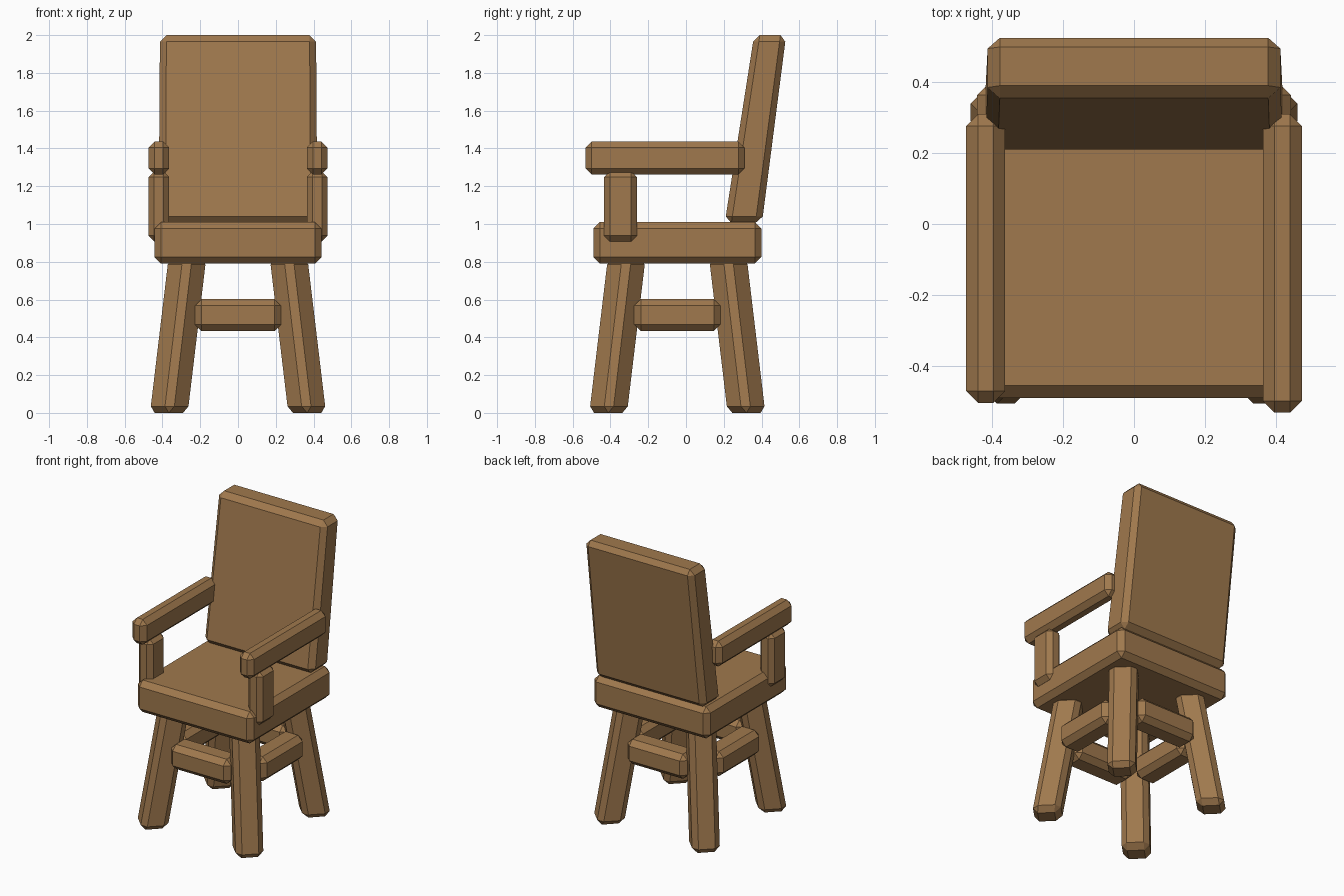
import bpy, bmesh
from math import radians
from mathutils import Matrix, Vector

if "Cube" in bpy.data.objects:
    bpy.data.objects.remove(bpy.data.objects["Cube"])

wood = bpy.data.materials.new("wood")
wood.diffuse_color = (0.35, 0.19, 0.075, 1)
wood.use_nodes = True
wood.node_tree.nodes["Principled BSDF"].inputs["Base Color"].default_value = wood.diffuse_color


def block(name, lo, hi, bevel=0.035, turn=0, lean=(0, 0), taper=(1, 1)):
    """Chamfered box from lo to hi; lean shifts and taper scales its top end."""
    lo, hi = Vector(lo), Vector(hi)
    mid, size = (lo + hi) / 2, hi - lo
    bm = bmesh.new()
    bmesh.ops.create_cube(bm, size=1)
    bmesh.ops.scale(bm, vec=size, verts=bm.verts)
    bmesh.ops.bevel(bm, geom=bm.edges[:], offset=bevel, segments=1,
                    affect='EDGES', profile=0.5)
    bmesh.ops.rotate(bm, matrix=Matrix.Rotation(radians(turn), 3, 'Z'), verts=bm.verts)
    for v in bm.verts:
        t = v.co.z / size.z + 0.5
        v.co.x = v.co.x * (1 + (taper[0] - 1) * t) + lean[0] * t
        v.co.y = v.co.y * (1 + (taper[1] - 1) * t) + lean[1] * t
    bmesh.ops.recalc_face_normals(bm, faces=bm.faces[:])
    mesh = bpy.data.meshes.new(name)
    bm.to_mesh(mesh)
    bm.free()
    mesh.materials.append(wood)
    ob = bpy.data.objects.new(name, mesh)
    ob.location = mid
    bpy.context.collection.objects.link(ob)
    return ob


CY = -0.046   # centre of the seat and leg frame in y

# Seat and leaning backrest
block("seat", (-0.443, CY - 0.445, 0.79), (0.443, CY + 0.445, 1.01))
block("backrest", (-0.42, 0.205, 1.005), (0.42, 0.402, 2.0),
      lean=(0, 0.142), taper=(0.984, 0.86))

# Splayed legs, turned to face the corners
for sx, side in ((-1, "left"), (1, "right")):
    for sy, end in ((-1, "front"), (1, "back")):
        x, y, h = sx * 0.366, CY + sy * 0.366, 0.088
        block(f"{end}_{side}_leg", (x - h, y - h, 0), (x + h, y + h, 0.82),
              turn=45, lean=(-sx * 0.098, -sy * 0.098))

# Stretchers between the legs
for s, end, side in ((-1, "front", "left"), (1, "back", "right")):
    c = s * 0.307
    block(f"{end}_stretcher", (-0.228, CY + c - 0.083, 0.433), (0.228, CY + c + 0.083, 0.603))
    block(f"{side}_stretcher", (c - 0.083, CY - 0.228, 0.433), (c + 0.083, CY + 0.228, 0.603))

# Armrests and their posts
for s, side, front in ((-1, "left", -0.505), (1, "right", -0.533)):
    x0, x1 = sorted((s * 0.364, s * 0.474))
    block(f"{side}_armrest", (x0, front, 1.262), (x1, 0.31, 1.437), bevel=0.033)
    block(f"{side}_arm_post", (x0, -0.433, 0.908), (x1, -0.26, 1.278), bevel=0.03)
